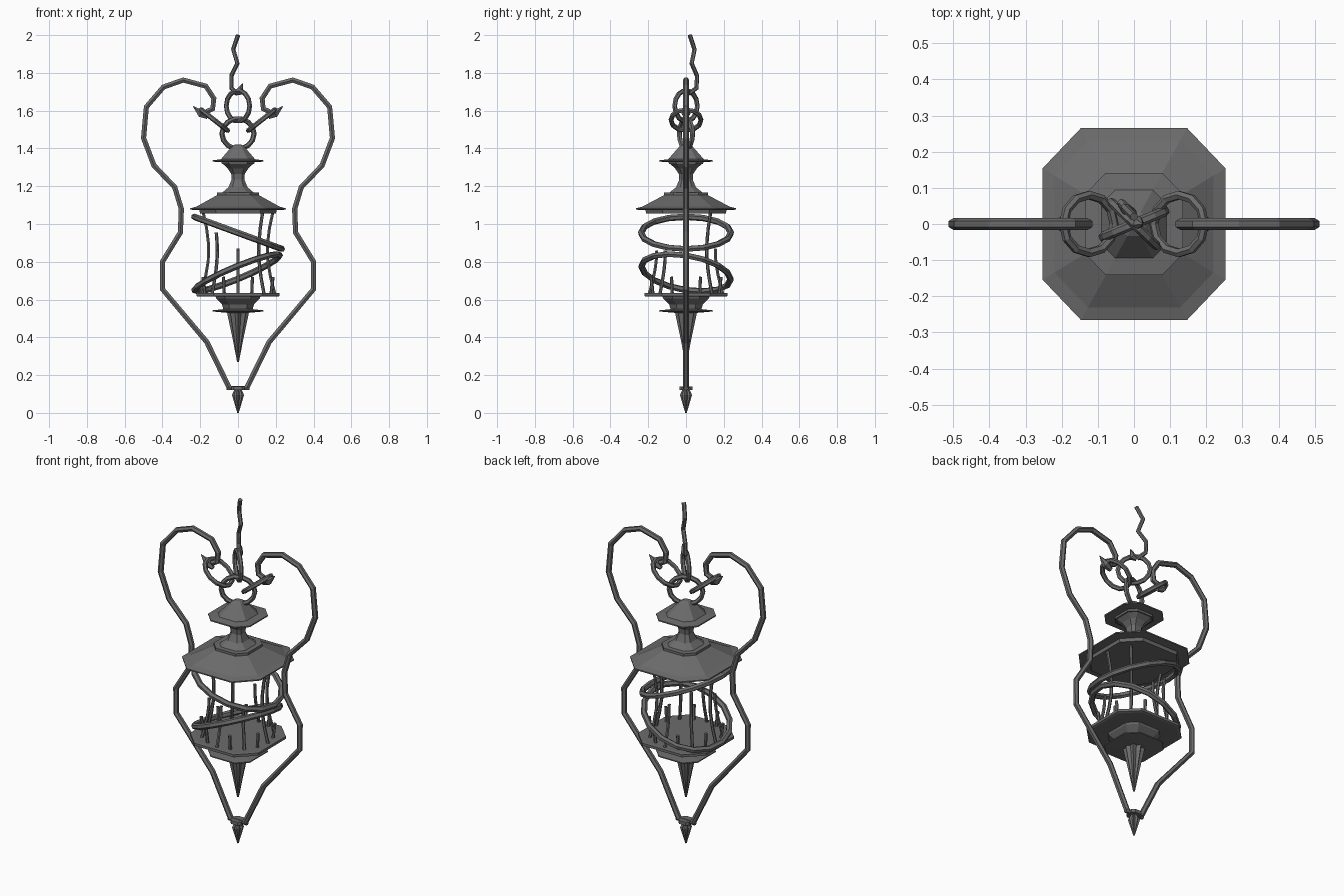
import bpy, bmesh, math
from mathutils import Vector

cube = bpy.data.objects.get("Cube")
if cube:
    bpy.data.objects.remove(cube)

iron = bpy.data.materials.new("dark_iron")
iron.use_nodes = True
grey = (0.15, 0.15, 0.15, 1)
iron.diffuse_color = grey
iron.node_tree.nodes["Principled BSDF"].inputs["Base Color"].default_value = grey


def add_object(name, mesh):
    mesh.materials.clear()
    mesh.materials.append(iron)
    obj = bpy.data.objects.new(name, mesh)
    bpy.context.collection.objects.link(obj)
    return obj


def loft(name, outline, profile):
    """Stack scaled copies of an outline; profile holds (size, height)."""
    bm = bmesh.new()
    rings = [[bm.verts.new((x * s, y * s, z)) for x, y in outline] for s, z in profile]
    n = len(outline)
    for a, b in zip(rings, rings[1:]):
        for i in range(n):
            j = (i + 1) % n
            bm.faces.new((a[i], a[j], b[j], b[i]))
    bm.faces.new(rings[0])
    bm.faces.new(rings[-1])
    bmesh.ops.recalc_face_normals(bm, faces=bm.faces)
    mesh = bpy.data.meshes.new(name)
    bm.to_mesh(mesh)
    bm.free()
    return add_object(name, mesh)


def tube(name, points, radius, closed=False, taper=None):
    """Six-sided faceted tube along a path."""
    curve = bpy.data.curves.new(name, 'CURVE')
    curve.dimensions = '3D'
    curve.bevel_depth = radius
    curve.bevel_resolution = 1
    curve.use_fill_caps = not closed
    spline = curve.splines.new('POLY')
    spline.points.add(len(points) - 1)
    for i, p in enumerate(points):
        spline.points[i].co = (*p, 1)
        spline.points[i].radius = taper[i] if taper else 1
    spline.use_cyclic_u = closed
    spline.use_smooth = False
    temp = bpy.data.objects.new(name + "_path", curve)
    bpy.context.collection.objects.link(temp)
    graph = bpy.context.evaluated_depsgraph_get()
    mesh = bpy.data.meshes.new_from_object(temp.evaluated_get(graph))
    bpy.data.objects.remove(temp)
    bpy.data.curves.remove(curve)
    return add_object(name, mesh)


def ring(name, centre, u, v, radius, sides=14):
    """Closed hoop spanned by the two axis vectors u and v."""
    c, u, v = Vector(centre), Vector(u), Vector(v)
    angles = [math.tau * i / sides for i in range(sides)]
    tube(name, [c + u * math.cos(a) + v * math.sin(a) for a in angles], radius, True)


# Chamfered square and fluted outlines
k = 0.58
corners = [(1, k), (k, 1), (-k, 1), (-1, k), (-1, -k), (-k, -1), (k, -1), (1, -k)]
octagon = [(x, y * 1.05) for x, y in corners]
base_octagon = corners
flutes = []
for i in range(16):
    a = math.tau * i / 16
    r = 1 if i % 2 == 0 else 0.72
    flutes.append((r * math.cos(a), r * math.sin(a)))

# Roof, neck and cap
loft("roof", octagon, [(0.2, 1.055), (0.205, 1.073), (0.253, 1.076), (0.253, 1.083),
                       (0.22, 1.092), (0.11, 1.153), (0.11, 1.167)])
loft("neck", octagon, [(0.085, 1.165), (0.05, 1.195), (0.034, 1.235), (0.036, 1.265),
                       (0.055, 1.295), (0.08, 1.318)])
loft("cap", octagon, [(0.085, 1.317), (0.088, 1.328), (0.135, 1.33), (0.135, 1.337),
                      (0.09, 1.343), (0.032, 1.412), (0.014, 1.422)])

# Cage floor, lower bowl and hanging spike
loft("cage_floor", base_octagon, [(0.21, 0.615), (0.22, 0.619), (0.22, 0.634), (0.21, 0.636)])
loft("lower_bowl", octagon, [(0.075, 0.54), (0.085, 0.575), (0.115, 0.605), (0.12, 0.618)])
loft("lower_disc", octagon, [(0.06, 0.53), (0.135, 0.537), (0.135, 0.543), (0.07, 0.55)])
loft("lower_spike", flutes, [(0.06, 0.54), (0.03, 0.4), (0.005, 0.27)])

# Cage bars: some whole, some broken off; short pegs between them
bar_tops = [1.065, 1.065, 0.87, 0.955, 1.065, 0.86, 0.86, 0.86]
for i, top in enumerate(bar_tops):
    a = math.tau * i / 8
    path = []
    for step in range(6):
        z = 0.63 + (top - 0.63) * step / 5
        t = (z - 0.63) / 0.435
        r = 0.195 - 0.035 * math.sin(math.pi * t) - 0.01 * t
        path.append((r * math.cos(a), r * math.sin(a), z))
    tube(f"cage_bar_{i + 1}", path, 0.009)
    b = a + math.tau / 16
    tube(f"cage_peg_{i + 1}", [(0.19 * math.cos(b), 0.19 * math.sin(b), 0.63),
                               (0.2 * math.cos(b), 0.2 * math.sin(b), 0.72)], 0.009)

# Tilted hoops around the cage
ring("upper_hoop", (0, 0, 0.953), (0.232, 0, -0.085), (0, 0.238, 0), 0.017, 16)
ring("lower_hoop", (-0.005, 0, 0.742), (0.226, 0, 0.092), (0, 0.236, -0.035), 0.017, 16)

# Curling side frame, mirrored
frame = [(0.165, 1.595), (0.134, 1.61), (0.128, 1.665), (0.17, 1.73), (0.29, 1.762),
         (0.395, 1.725), (0.485, 1.62), (0.5, 1.455), (0.445, 1.31), (0.335, 1.195),
         (0.3, 1.08), (0.305, 0.955), (0.4, 0.8), (0.4, 0.655), (0.165, 0.375), (0.045, 0.13)]
for side, sx in (("left", 1), ("right", -1)):
    tube(f"{side}_frame", [(sx * x, 0, z) for x, z in frame], 0.016)
    # Side link with a thorn at its outer end
    ring(f"{side}_link", (sx * 0.125, 0, 1.55), (sx * 0.07, 0, 0.055), (0, 0.08, 0), 0.013, 12)
    tube(f"{side}_thorn", [(sx * 0.16, 0, 1.565), (sx * 0.195, 0, 1.585), (sx * 0.24, 0, 1.625)],
         0.024, taper=[0.5, 1, 0.02])

# Bottom clasp and pointed tip
loft("frame_clasp", base_octagon, [(0.035, 0.12), (0.035, 0.14)])
tube("clasp_bar", [(-0.06, 0, 0.132), (0.06, 0, 0.132)], 0.013)
loft("frame_tip", flutes, [(0.018, 0.125), (0.032, 0.095), (0.004, 0)])

# Hanging links, thorn and cord
ring("lower_link", (0, 0, 1.478), (0.085, 0.035, 0), (0, 0, 0.08), 0.014)
ring("upper_link", (0, 0, 1.625), (0.062, -0.06, 0), (0, 0, 0.082), 0.013)
tube("upper_thorn", [(-0.01, 0.01, 1.69), (0.01, 0, 1.7), (0.025, 0, 1.745)],
     0.022, taper=[0.5, 1, 0.02])
tube("hanging_cord", [(0, 0.02, 2.0), (-0.025, 0.045, 1.925), (-0.003, 0.03, 1.85),
                      (-0.035, 0.058, 1.785), (-0.035, 0.056, 1.72), (-0.008, 0.015, 1.69)], 0.012)
